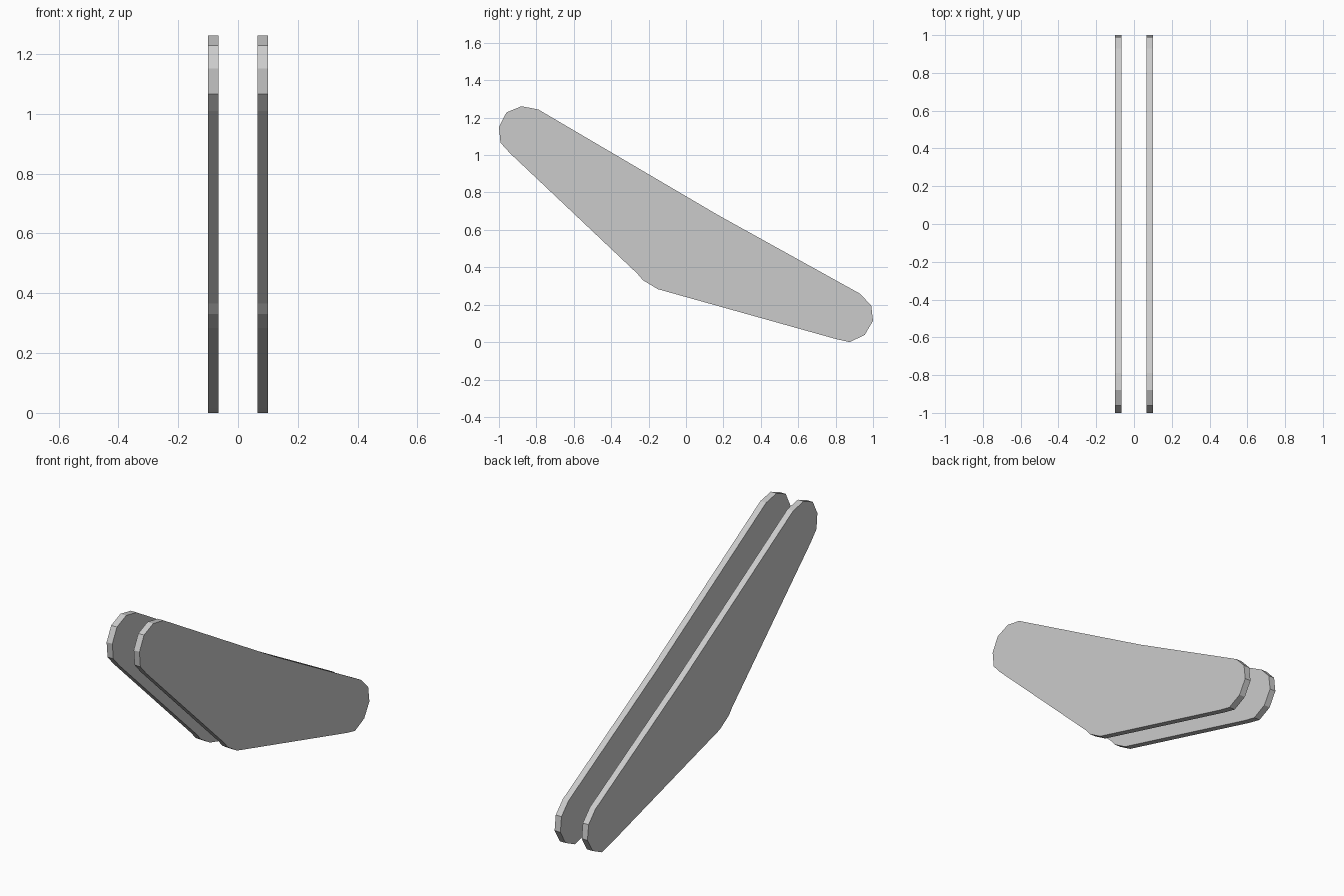
import bpy, bmesh

if "Cube" in bpy.data.objects:
    bpy.data.objects.remove(bpy.data.objects["Cube"])

# Side outline of the bent link plate (y, z)
PROFILE = [
    (-1.0, 1.155), (-0.992, 1.07), (-0.94, 1.013), (-0.26, 0.37),
    (-0.23, 0.335), (-0.15, 0.287), (0.80, 0.021), (0.875, 0.004),
    (0.955, 0.042), (1.0, 0.118), (0.99, 0.20), (0.93, 0.263),
    (0.17, 0.684), (-0.79, 1.248), (-0.88, 1.265), (-0.96, 1.232),
]
BASE = min(z for _, z in PROFILE)
INNER, OUTER = 0.065, 0.1


def link_plate(name, x0, x1):
    """Extrude the outline along x into a flat plate."""
    bm = bmesh.new()
    face = bm.faces.new([bm.verts.new((x0, y, z - BASE)) for y, z in PROFILE])
    ext = bmesh.ops.extrude_face_region(bm, geom=[face], use_keep_orig=True)
    moved = [v for v in ext["geom"] if isinstance(v, bmesh.types.BMVert)]
    bmesh.ops.translate(bm, verts=moved, vec=(x1 - x0, 0, 0))
    bmesh.ops.recalc_face_normals(bm, faces=bm.faces)
    mesh = bpy.data.meshes.new(name)
    bm.to_mesh(mesh)
    bm.free()
    obj = bpy.data.objects.new(name, mesh)
    bpy.context.collection.objects.link(obj)


# Matching pair of plates
link_plate("right_link_plate", INNER, OUTER)
link_plate("left_link_plate", -OUTER, -INNER)
